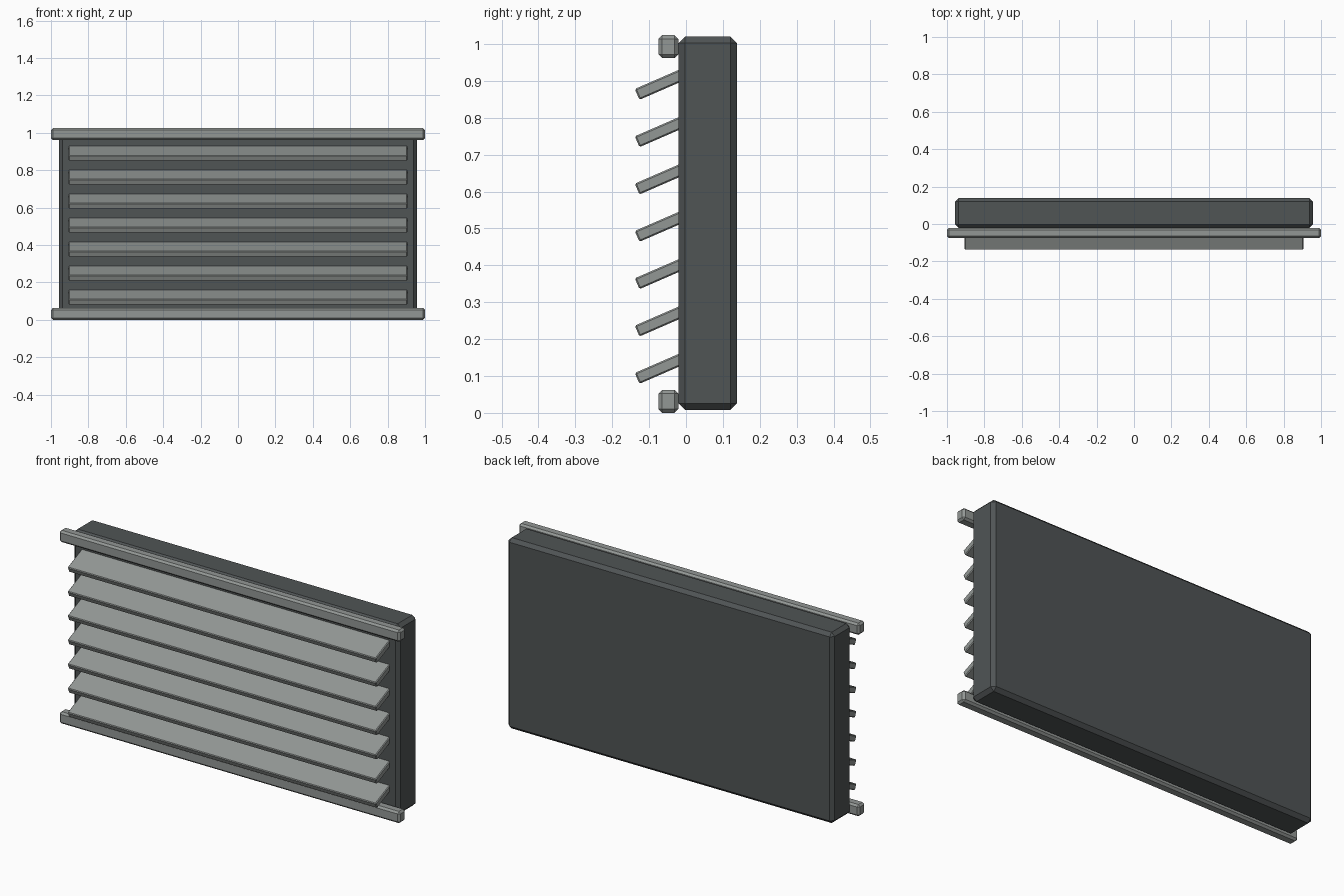
import bpy
import math
from mathutils import Matrix

if "Cube" in bpy.data.objects:
    bpy.data.objects.remove(bpy.data.objects["Cube"])


def material(name, rgb):
    m = bpy.data.materials.new(name)
    m.diffuse_color = (*rgb, 1)
    m.use_nodes = True
    m.node_tree.nodes["Principled BSDF"].inputs["Base Color"].default_value = m.diffuse_color
    return m


dark = material("dark grey", (0.080, 0.089, 0.091))
light = material("light grey", (0.290, 0.310, 0.300))


def box(name, size, centre, mat, chamfer, tilt=0.0):
    """Chamfered flat-shaded box, tilted about x."""
    bpy.ops.mesh.primitive_cube_add(size=1, location=centre)
    ob = bpy.context.object
    ob.name = name
    ob.data.transform(Matrix.Diagonal((*size, 1)))
    ob.rotation_euler.x = tilt
    ob.data.materials.append(mat)
    bev = ob.modifiers.new("chamfer", 'BEVEL')
    bev.width = chamfer
    bev.segments = 1
    return ob


# Housing block
box("housing", (1.914, 0.159, 1.012), (0, 0.0588, 0.514), dark, 0.018)

# Rails along the bottom and top of the front
for name, z in (("bottom_rail", 0.031), ("top_rail", 0.993)):
    box(name, (2.0, 0.054, 0.062), (0, -0.048, z), light, 0.010)

# Seven tilted louvre slats, their back edges sunk into the housing
tilt = math.radians(23.5)
length, thick = 0.145, 0.032
for i in range(7):
    # centre derived from the middle of the slat's front end
    y = -0.1325 + math.cos(tilt) * length / 2
    z = 0.0935 + 0.1283 * i + math.sin(tilt) * length / 2
    box(f"slat_{i + 1}", (1.81, length, thick), (0, y, z), light, 0.004, tilt)
